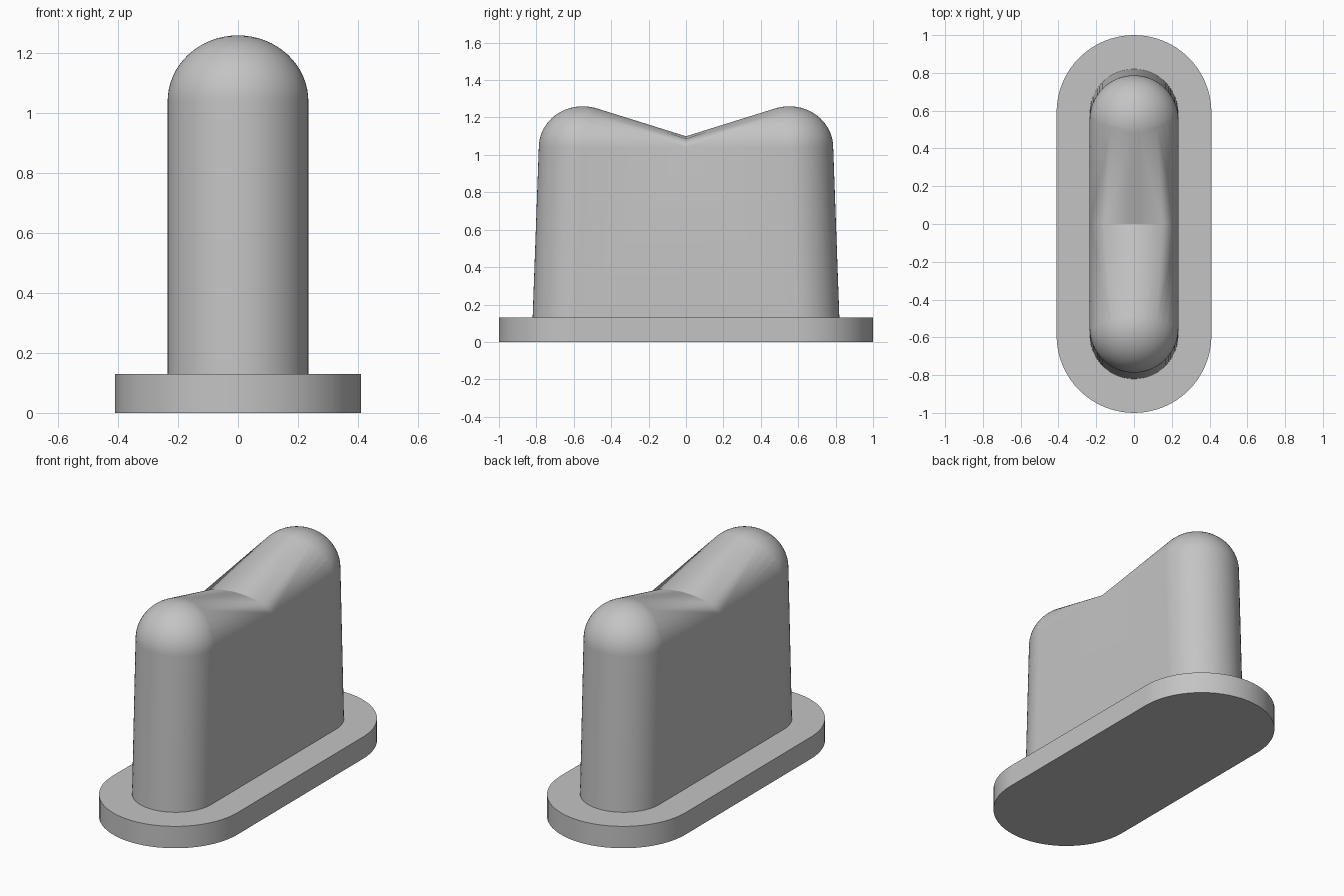
import bpy
import bmesh
import math

cube = bpy.data.objects.get("Cube")
if cube:
    bpy.data.objects.remove(cube, do_unlink=True)

# One plain grey for the whole model
grey = bpy.data.materials.new("plain_grey")
grey.use_nodes = True
colour = (0.55, 0.55, 0.55, 1)
grey.diffuse_color = colour
grey.node_tree.nodes["Principled BSDF"].inputs["Base Color"].default_value = colour

SEGMENTS = 32       # per half turn
BASE_TOP = 0.13
SHOULDER = 1.04     # height where the domes begin
RADIUS = 0.235
DOME_RISE = 0.22


def half_ring(radius, centre_y, z):
    """Half circle bulging towards +y."""
    angles = [math.pi * i / SEGMENTS for i in range(SEGMENTS + 1)]
    return [(radius * math.cos(a), centre_y + radius * math.sin(a), z) for a in angles]


def finish(name, bm):
    bmesh.ops.recalc_face_normals(bm, faces=bm.faces)
    mesh = bpy.data.meshes.new(name)
    bm.to_mesh(mesh)
    bm.free()
    obj = bpy.data.objects.new(name, mesh)
    bpy.context.collection.objects.link(obj)
    mesh.materials.append(grey)
    bpy.ops.object.select_all(action='DESELECT')
    obj.select_set(True)
    bpy.context.view_layer.objects.active = obj
    bpy.ops.object.shade_smooth_by_angle(angle=math.radians(25))
    weighted = obj.modifiers.new("even_shading", 'WEIGHTED_NORMAL')
    weighted.keep_sharp = True
    return obj


# Base plate: an extruded stadium outline
bm = bmesh.new()
end = half_ring(0.41, 0.59, 0)
outline = end + [(-x, -y, z) for x, y, z in end]
floor = bm.faces.new([bm.verts.new(p) for p in outline])
top = bmesh.ops.extrude_face_region(bm, geom=[floor], use_keep_orig=True)["geom"]
bmesh.ops.translate(bm, vec=(0, 0, BASE_TOP),
                    verts=[v for v in top if isinstance(v, bmesh.types.BMVert)])
finish("base_plate", bm)

# Upright: a hull from the domed end to the low middle section, then mirrored
points = half_ring(RADIUS, 0.585, BASE_TOP)
points += [(-RADIUS, 0, BASE_TOP), (RADIUS, 0, BASE_TOP)]

# Shallow arch across the valley
for x in (0.03, 0.15, RADIUS):
    z = SHOULDER + 0.06 * math.sqrt(max(0, 1 - (x / RADIUS) ** 2))
    points += [(-x, 0, z), (x, 0, z)]

# Dome at the end
for ring in range(SEGMENTS // 2):
    tilt = math.pi * ring / SEGMENTS
    for step in range(2 * SEGMENTS):
        turn = math.pi * step / SEGMENTS
        points.append((RADIUS * math.cos(tilt) * math.cos(turn),
                       0.552 + RADIUS * math.cos(tilt) * math.sin(turn),
                       SHOULDER + DOME_RISE * math.sin(tilt)))
points.append((0, 0.552, SHOULDER + DOME_RISE))

bm = bmesh.new()
for p in points:
    bm.verts.new(p)
bmesh.ops.convex_hull(bm, input=bm.verts[:])
bmesh.ops.delete(bm, geom=[v for v in bm.verts if not v.link_faces], context='VERTS')

# Open the hidden middle face so both halves join into one skin
middle = [f for f in bm.faces if all(abs(v.co.y) < 1e-5 for v in f.verts)]
bmesh.ops.delete(bm, geom=middle, context='FACES')
bmesh.ops.mirror(bm, geom=bm.verts[:] + bm.edges[:] + bm.faces[:],
                 axis='Y', merge_dist=0.0001)
bmesh.ops.remove_doubles(bm, verts=bm.verts[:], dist=0.0001)
bmesh.ops.dissolve_limit(bm, angle_limit=math.radians(0.2),
                         verts=bm.verts[:], edges=bm.edges[:])
finish("saddle_topped_upright", bm)
